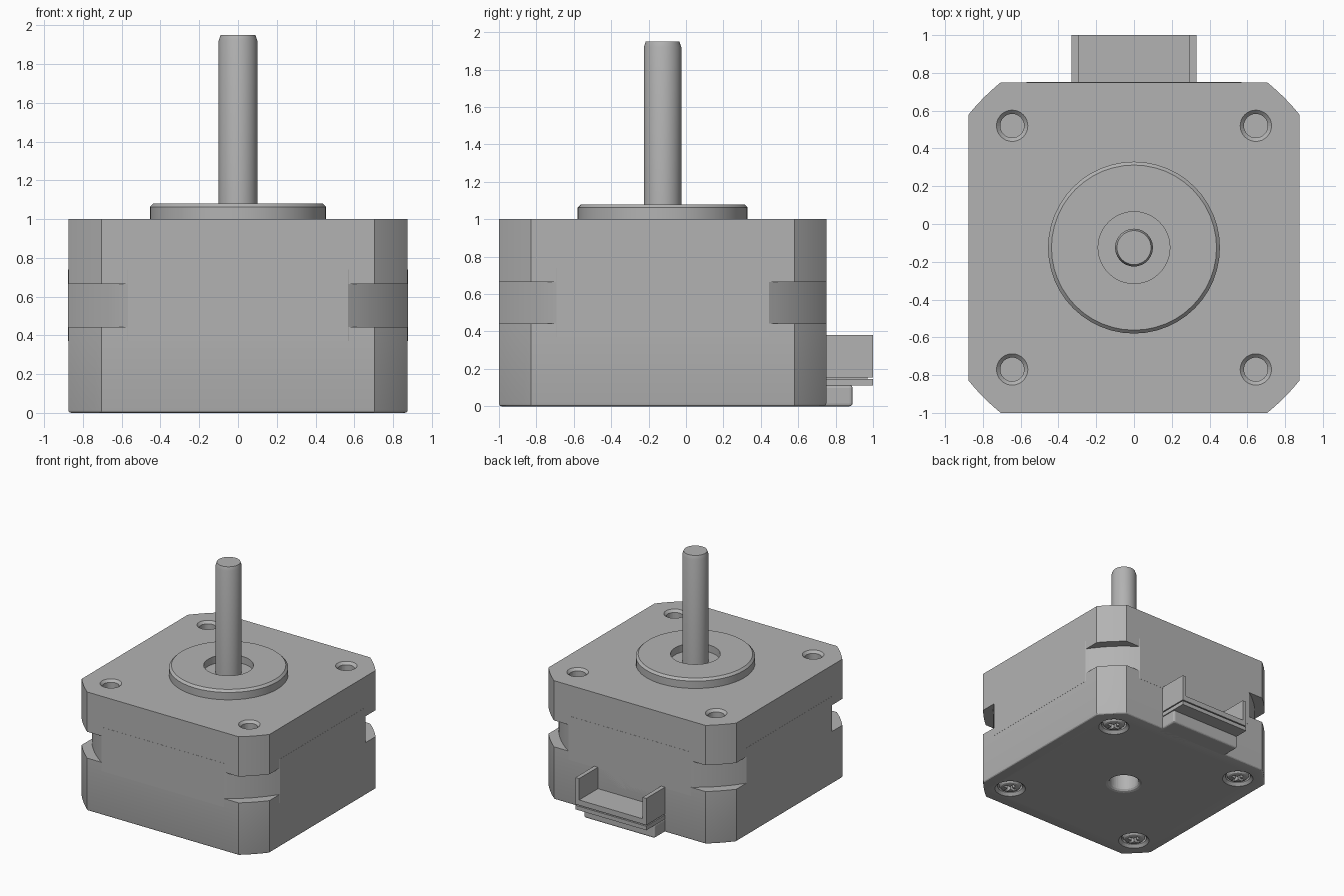
import bpy, bmesh, math
from mathutils import Vector

cube = bpy.data.objects.get("Cube")
if cube:
    bpy.data.objects.remove(cube, do_unlink=True)

CY = -0.125      # motor axis in y
HALF = 0.875     # half width of the body
SCREW = 0.645    # screw offset from the axis
CORNERS = [(sx * SCREW, CY + sy * SCREW) for sx in (-1, 1) for sy in (-1, 1)]

grey = bpy.data.materials.new("Plain grey")
grey.use_nodes = True
COLOR = (0.45, 0.45, 0.45, 1)
grey.diffuse_color = COLOR
grey.node_tree.nodes["Principled BSDF"].inputs["Base Color"].default_value = COLOR


def finish(name, bm):
    bmesh.ops.recalc_face_normals(bm, faces=bm.faces)
    mesh = bpy.data.meshes.new(name)
    bm.to_mesh(mesh)
    bm.free()
    mesh.materials.append(grey)
    obj = bpy.data.objects.new(name, mesh)
    bpy.context.collection.objects.link(obj)
    return obj


def prism(name, half, radius, z0, z1, bottom_round=0):
    """Square block whose corners are turned to a circle."""
    bm = bmesh.new()
    start = math.acos(half / radius)
    span = math.pi / 2 - 2 * start
    steps = 10
    ring = []
    for quarter in range(4):
        for i in range(steps + 1):
            a = quarter * math.pi / 2 + start + span * i / steps
            ring.append(bm.verts.new((radius * math.cos(a), CY + radius * math.sin(a), z0)))
    face = bm.faces.new(ring)
    out = bmesh.ops.extrude_face_region(bm, geom=[face])
    top = [v for v in out["geom"] if isinstance(v, bmesh.types.BMVert)]
    bmesh.ops.translate(bm, verts=top, vec=(0, 0, z1 - z0))
    if bottom_round:
        rim = [e for e in bm.edges if all(abs(v.co.z - z0) < 1e-5 for v in e.verts)]
        bmesh.ops.bevel(bm, geom=rim, offset=bottom_round, segments=3, profile=0.5, affect='EDGES')
    return finish(name, bm)


def lathe(name, profile, x=0, y=CY, sides=48):
    """Turned solid from (radius, z) points, closed at both ends."""
    bm = bmesh.new()
    rings = []
    for r, z in profile:
        rings.append([bm.verts.new((x + r * math.cos(2 * math.pi * i / sides),
                                    y + r * math.sin(2 * math.pi * i / sides), z))
                      for i in range(sides)])
    for a, b in zip(rings, rings[1:]):
        for i in range(sides):
            j = (i + 1) % sides
            bm.faces.new((a[i], a[j], b[j], b[i]))
    bm.faces.new(rings[0])
    bm.faces.new(rings[-1])
    return finish(name, bm)


def box(name, lo, hi):
    bm = bmesh.new()
    bmesh.ops.create_cube(bm, size=1)
    lo, hi = Vector(lo), Vector(hi)
    for v in bm.verts:
        v.co = Vector([(lo[i] + hi[i]) / 2 + v.co[i] * (hi[i] - lo[i]) for i in range(3)])
    return finish(name, bm)


def cut(target, cutter):
    mod = target.modifiers.new(cutter.name, 'BOOLEAN')
    mod.operation = 'DIFFERENCE'
    mod.solver = 'EXACT'
    mod.object = cutter
    cutter.hide_render = True
    cutter.hide_set(True)


# Body: two end caps and the stator, whose smaller corners leave slots
cap_radius = math.hypot(HALF, 0.705)
lower_cap = prism("lower_cap", HALF, cap_radius, 0, 0.443, 0.015)
upper_cap = prism("upper_cap", HALF, cap_radius, 0.665, 1)
stator = prism("stator", HALF + 0.001, math.hypot(HALF, 0.57), 0.37, 0.74)

# Mounting holes on top, countersunk screw seats below
for n, (x, y) in enumerate(CORNERS):
    cut(upper_cap, lathe(f"mount_hole_cutter_{n}",
                         [(0.063, 0.82), (0.063, 0.98), (0.083, 1), (0.083, 1.05)], x, y, 32))
    cut(lower_cap, lathe(f"screw_seat_cutter_{n}",
                         [(0.122, -0.05), (0.122, 0), (0.1, 0.022), (0.1, 0.1)], x, y, 32))

# Rounded rear bearing hole
cut(lower_cap, lathe("rear_hole_cutter",
                     [(0.145, -0.05), (0.145, 0), (0.128, 0.006), (0.118, 0.018),
                      (0.115, 0.035), (0.115, 0.25)]))

# Cross-head screws
screws = []
for n, (x, y) in enumerate(CORNERS):
    screw = lathe(f"screw_{n}", [(0.055, 0.005), (0.075, 0.012), (0.088, 0.028),
                                 (0.092, 0.05), (0.092, 0.12)], x, y, 32)
    for tag, hx, hy in (("a", 0.055, 0.014), ("b", 0.014, 0.055)):
        cut(screw, box(f"screw_{n}_slot_cutter_{tag}",
                       (x - hx, y - hy, -0.02), (x + hx, y + hy, 0.06)))
    screws.append(screw)

# Pilot boss with bearing recess, and the shaft
boss = lathe("pilot_boss", [(0.455, 0.99), (0.455, 1.062), (0.437, 1.08), (0.19, 1.08), (0.19, 1.02)])
shaft = lathe("shaft", [(0.1, 0.9), (0.1, 1.92), (0.09, 1.95)])

# Rear connector: open tray, plate under it and a rounded foot
BACK = CY + HALF - 0.02
tray = box("connector_tray", (-0.33, BACK, 0.155), (0.33, 1, 0.38))
cut(tray, box("tray_cutter", (-0.295, CY + HALF, 0.2), (0.295, 1.1, 0.5)))
box("connector_neck", (-0.31, BACK, 0.14), (0.31, 0.97, 0.16))
box("connector_plate", (-0.33, BACK, 0.112), (0.33, 1, 0.146))
foot = box("connector_foot", (-0.33, BACK - 0.05, 0), (0.33, 0.89, 0.113))
bevel = foot.modifiers.new("rounding", 'BEVEL')
bevel.width = 0.015
bevel.segments = 3

# Smooth turned surfaces, keep edges crisp
for obj in [lower_cap, upper_cap, stator, boss, shaft] + screws:
    bpy.ops.object.select_all(action='DESELECT')
    obj.select_set(True)
    bpy.context.view_layer.objects.active = obj
    bpy.ops.object.shade_smooth_by_angle(angle=math.radians(25))
